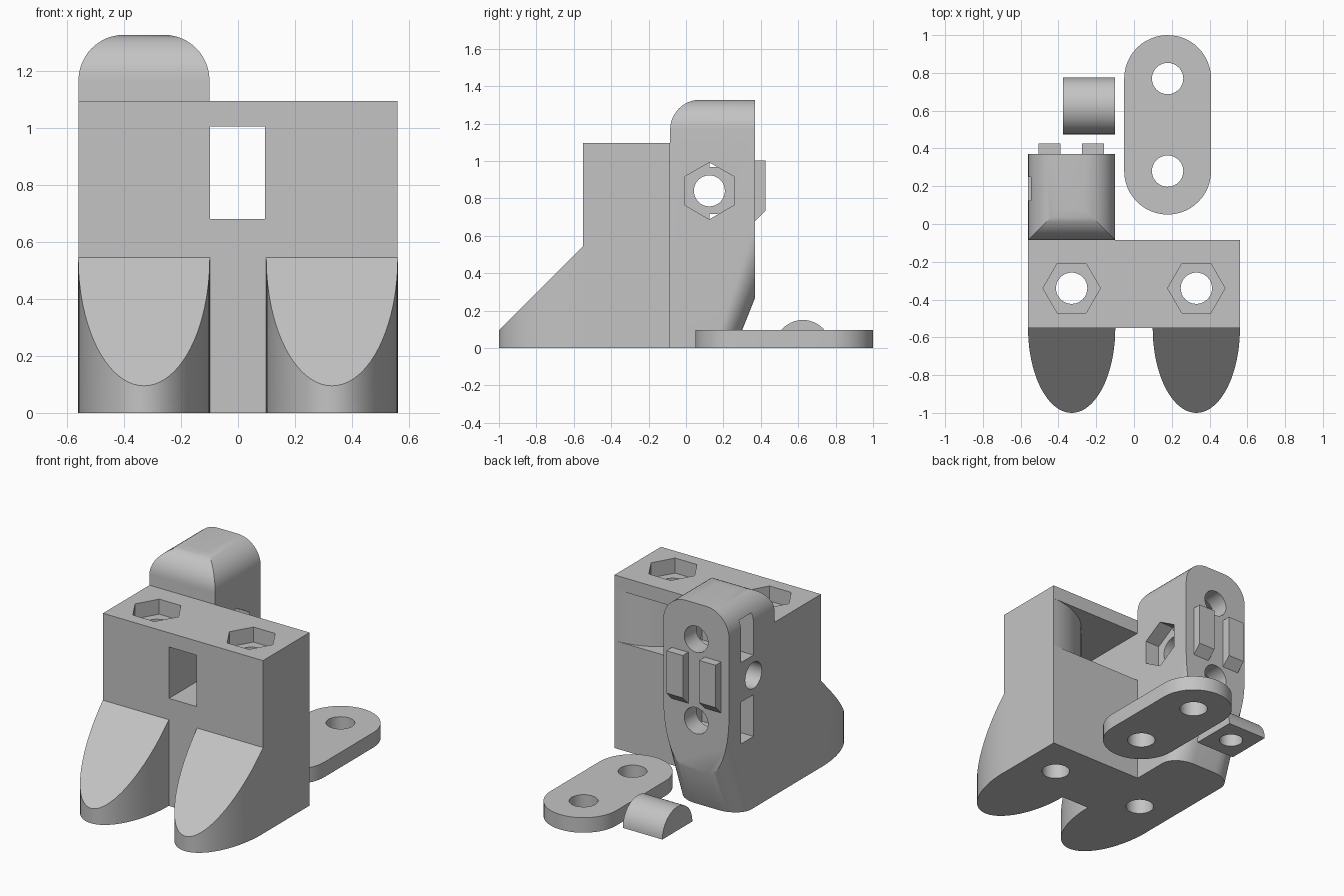
import bpy, bmesh, math
from mathutils import Vector

if "Cube" in bpy.data.objects:
    bpy.data.objects.remove(bpy.data.objects["Cube"])

grey = bpy.data.materials.new("light_grey")
grey.diffuse_color = (0.55, 0.55, 0.55, 1)
grey.use_nodes = True
grey.node_tree.nodes["Principled BSDF"].inputs["Base Color"].default_value = grey.diffuse_color


def hull(name, points):
    """Convex solid around a set of points."""
    bm = bmesh.new()
    for p in points:
        bm.verts.new(p)
    bmesh.ops.convex_hull(bm, input=bm.verts[:])
    bmesh.ops.delete(bm, geom=[v for v in bm.verts if not v.link_faces], context='VERTS')
    bmesh.ops.dissolve_limit(bm, angle_limit=0.01, verts=bm.verts[:], edges=bm.edges[:])
    return finish(name, bm)


def prism(name, axis, pts, lo, hi):
    """Closed profile extruded along an axis (profile uses the other two axes in order)."""
    def place(a, b, t):
        v = [a, b]
        v.insert("xyz".index(axis), t)
        return Vector(v)
    bm = bmesh.new()
    face = bm.faces.new([bm.verts.new(place(a, b, lo)) for a, b in pts])
    ext = bmesh.ops.extrude_face_region(bm, geom=[face])["geom"]
    bmesh.ops.translate(bm, vec=place(0, 0, hi - lo),
                        verts=[v for v in ext if isinstance(v, bmesh.types.BMVert)])
    return finish(name, bm)


def finish(name, bm):
    bmesh.ops.recalc_face_normals(bm, faces=bm.faces[:])
    me = bpy.data.meshes.new(name)
    bm.to_mesh(me)
    bm.free()
    me.materials.append(grey)
    ob = bpy.data.objects.new(name, me)
    bpy.context.collection.objects.link(ob)
    return ob


def arc(cx, cy, rx, ry, a0, a1, n=12):
    return [(cx + rx * math.cos(math.radians(a0 + (a1 - a0) * i / n)),
             cy + ry * math.sin(math.radians(a0 + (a1 - a0) * i / n))) for i in range(n + 1)]


def ring(cx, cy, r, n=32, start=0):
    return arc(cx, cy, r, r, start, start + 360, n)[:-1]


def rect(a0, a1, b0, b1):
    return [(a0, b0), (a1, b0), (a1, b1), (a0, b1)]


def combine(ob, tool, op='DIFFERENCE'):
    mod = ob.modifiers.new("cut", 'BOOLEAN')
    mod.object, mod.operation, mod.solver = tool, op, 'EXACT'
    bpy.context.view_layer.objects.active = ob
    bpy.ops.object.modifier_apply(modifier=mod.name)
    bpy.data.objects.remove(tool)


def cut(ob, axis, pts, lo, hi):
    combine(ob, prism("cutter", axis, pts, lo, hi))


HOLE, NUT = 0.083, 0.152

# Main body with a strap window that flares out at the back
body = prism("body", 'z', rect(-0.56, 0.56, -0.55, -0.085), 0, 1.095)
flare = arc(0.56, -0.55, 0.465, 0.465, 180, 90, 20)
cut(body, 'z', [(-0.098, 0.0), (-0.098, -0.6), (0.095, -0.6)] + flare + [(0.56, 0.0)], 0.68, 1.005)
for x in (-0.33, 0.33):
    cut(body, 'z', ring(x, -0.34, HOLE), -0.1, 1.2)
    cut(body, 'z', ring(x, -0.34, NUT, 6), 1.0, 1.2)

# Two elliptical feet with sloping tops
for side, x in (("left", -0.33), ("right", 0.33)):
    foot = prism("foot_" + side, 'z', arc(x, -0.55, 0.231, 0.45, 180, 360, 40), 0, 0.7)
    cut(foot, 'x', [(-1.2, -0.105), (-0.4, 0.695), (-0.4, 1), (-1.2, 1)], -1, 1)

# Rear column: tapered and rounded at the bottom
X0, X1, Y0, Y1, TOP = -0.56, -0.1, -0.085, 0.37, 1.327
pts = [(x, y, z) for x in (X0, X1) for y, z in ((Y0, 0), (Y0, 1.5), (Y1, 1.5))]
for x, s in ((X0 + 0.15, -1), (X1 - 0.15, 1)):
    pts += [(x + s * a, Y1, 0.67 - b) for a, b in arc(0, 0, 0.15, 0.40, 0, 90)]
    pts += [(x + s * a, 0.147 + b, 0) for a, b in arc(0, 0, 0.15, 0.115, 0, 90)]
column = hull("rear_column", pts)
# Rounded top, side to side and at the front
r = 0.16
combine(column, prism("round_sides", 'y', [(X0 - 0.0, -1), (X1, -1)]
        + arc(X1 - r, TOP - r, r, r, 0, 90) + arc(X0 + r, TOP - r, r, r, 90, 180), -1, 1), 'INTERSECT')
combine(column, prism("round_front", 'x', [(1, -1), (1, TOP)]
        + arc(Y0 + r, TOP - r, r, r, 90, 180) + [(Y0, -1)], -1, 1), 'INTERSECT')
# Cross bolt with nut recess
cut(column, 'x', ring(0.125, 0.84, HOLE), -1, 1)
cut(column, 'x', ring(0.125, 0.84, NUT, 6, 30), -0.2, 0.1)
# Rear screws with side nut slots
for z in (1.1, 0.585):
    cut(column, 'y', ring(-0.33, z, HOLE), 0.05, 0.6)
    cut(column, 'x', rect(0.125, 0.25, z - 0.132, z + 0.132), -0.7, -0.2)

# Two raised ribs with chamfered lower ends
for side, x in (("left", -0.505), ("right", -0.275)):
    prism("rib_" + side, 'x', [(0.37, 0.68), (0.425, 0.735), (0.425, 1.003), (0.37, 1.003)], x, x + 0.115)

# Loose oval plate with two holes
plate = prism("oval_plate", 'z', arc(0.178, 0.28, 0.23, 0.23, 180, 360, 24)
              + arc(0.178, 0.77, 0.23, 0.23, 0, 180, 24), 0, 0.095)
for y in (0.28, 0.77):
    cut(plate, 'z', ring(0.178, y, HOLE), -0.1, 0.2)

# Loose half-round pin with a blind hole beneath
pin = prism("half_round_pin", 'x', arc(0.625, 0, 0.15, 0.15, 0, 180, 28), -0.377, -0.1)
cut(pin, 'z', ring(-0.238, 0.625, 0.07), -0.1, 0.1)

# Smooth curved faces, keep hard edges
for ob in bpy.context.scene.objects:
    ob.select_set(True)
bpy.context.view_layer.objects.active = body
bpy.ops.object.shade_smooth_by_angle(angle=math.radians(25))
